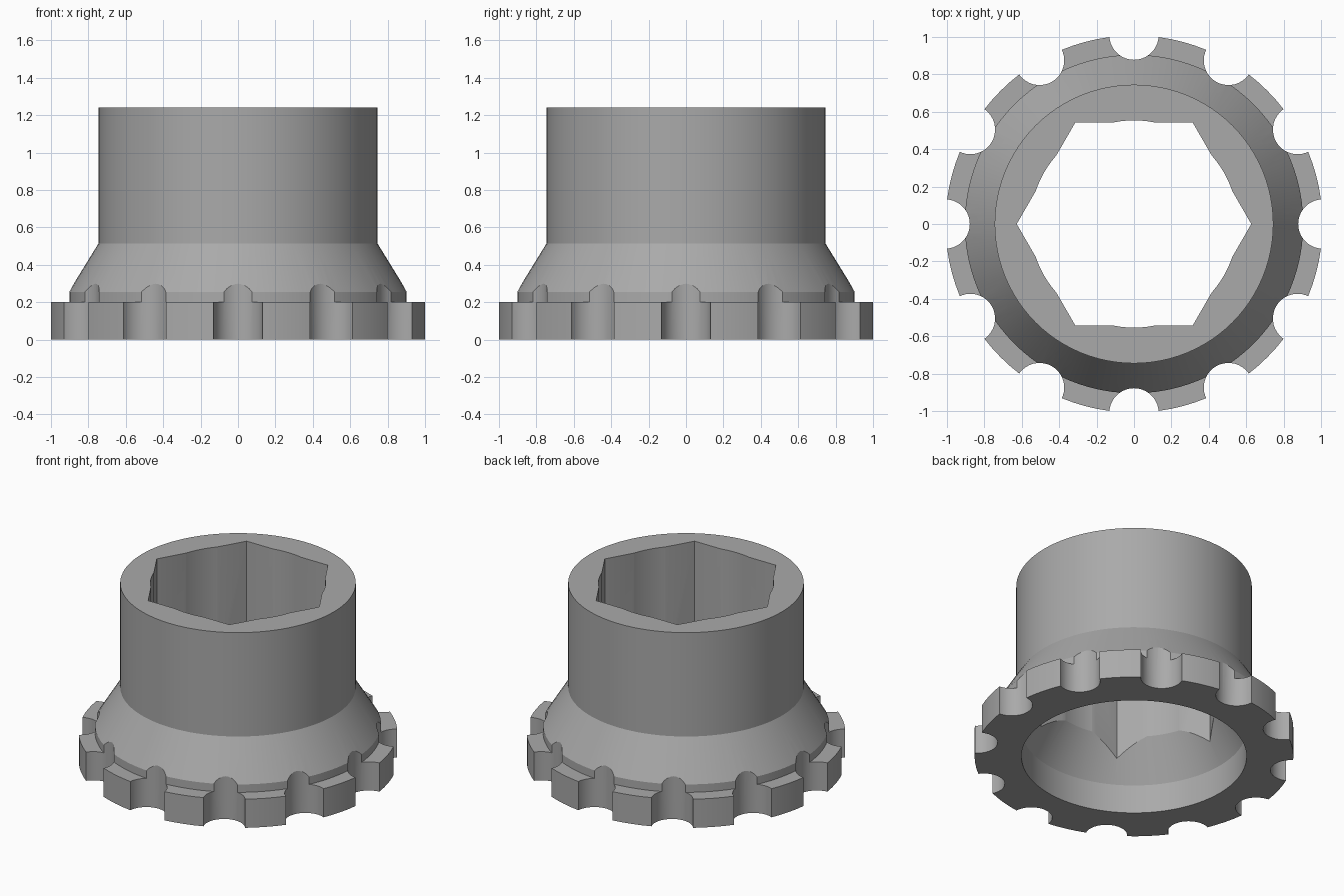
import bpy, bmesh, math
from mathutils import Matrix

if "Cube" in bpy.data.objects:
    bpy.data.objects.remove(bpy.data.objects["Cube"])

SEGMENTS = 96
NOTCHES = 12

# Plain grey material
grey = bpy.data.materials.new("mid_grey")
grey.use_nodes = True
colour = (0.4, 0.4, 0.4, 1)
grey.diffuse_color = colour
grey.node_tree.nodes["Principled BSDF"].inputs["Base Color"].default_value = colour


def make_object(name, bm):
    bmesh.ops.recalc_face_normals(bm, faces=bm.faces)
    mesh = bpy.data.meshes.new(name)
    bm.to_mesh(mesh)
    bm.free()
    mesh.materials.append(grey)
    obj = bpy.data.objects.new(name, mesh)
    bpy.context.collection.objects.link(obj)
    return obj


def turned_solid(name, profile):
    """Solid of rings given as (radius, height), capped at both ends."""
    bm = bmesh.new()
    rings = []
    for r, z in profile:
        angles = [math.tau * i / SEGMENTS for i in range(SEGMENTS)]
        rings.append([bm.verts.new((r * math.cos(a), r * math.sin(a), z)) for a in angles])
    for low, high in zip(rings, rings[1:]):
        for i in range(SEGMENTS):
            j = (i + 1) % SEGMENTS
            bm.faces.new((low[i], low[j], high[j], high[i]))
    bm.faces.new(rings[0])
    bm.faces.new(rings[-1])
    return make_object(name, bm)


def add_prism(bm, sides, radius, height, matrix):
    bmesh.ops.create_cone(bm, cap_ends=True, segments=sides, radius1=radius,
                          radius2=radius, depth=height, matrix=matrix)


# Outer body: flange, collar, cone and sleeve
body = turned_solid("hex_socket_collar", [
    (1.008, 0), (1.008, 0.2), (0.905, 0.2), (0.905, 0.255), (0.745, 0.515), (0.745, 1.24)])

# Stepped round bore, tapering in the same slope as the outer cone
bore = turned_solid("bore_cutter", [(0.712, -0.1), (0.712, 0.2), (0.554, 0.465), (0.554, 1.4)])

# Hexagonal socket with corners on the y axis
bm = bmesh.new()
add_prism(bm, 6, 0.627, 1.2, Matrix.Translation((0, 0, 0.9)) @ Matrix.Rotation(math.pi / 2, 4, "Z"))
hexagon = make_object("hex_cutter", bm)

# Round notches in the flange rim
bm = bmesh.new()
for i in range(NOTCHES):
    spin = Matrix.Rotation(math.tau * i / NOTCHES, 4, "Z")
    add_prism(bm, 40, 0.132, 1.2, spin @ Matrix.Translation((1.01, 0, 0.3)))
notches = make_object("notch_cutter", bm)

# Cut the body
cutters = (bore, hexagon, notches)
for cutter in cutters:
    mod = body.modifiers.new(cutter.name, "BOOLEAN")
    mod.operation = "DIFFERENCE"
    mod.solver = "EXACT"
    mod.object = cutter

bpy.ops.object.select_all(action="DESELECT")
body.select_set(True)
bpy.context.view_layer.objects.active = body
for mod in list(body.modifiers):
    bpy.ops.object.modifier_apply(modifier=mod.name)
for cutter in cutters:
    bpy.data.objects.remove(cutter)
bpy.ops.object.shade_smooth_by_angle(angle=math.radians(20))
